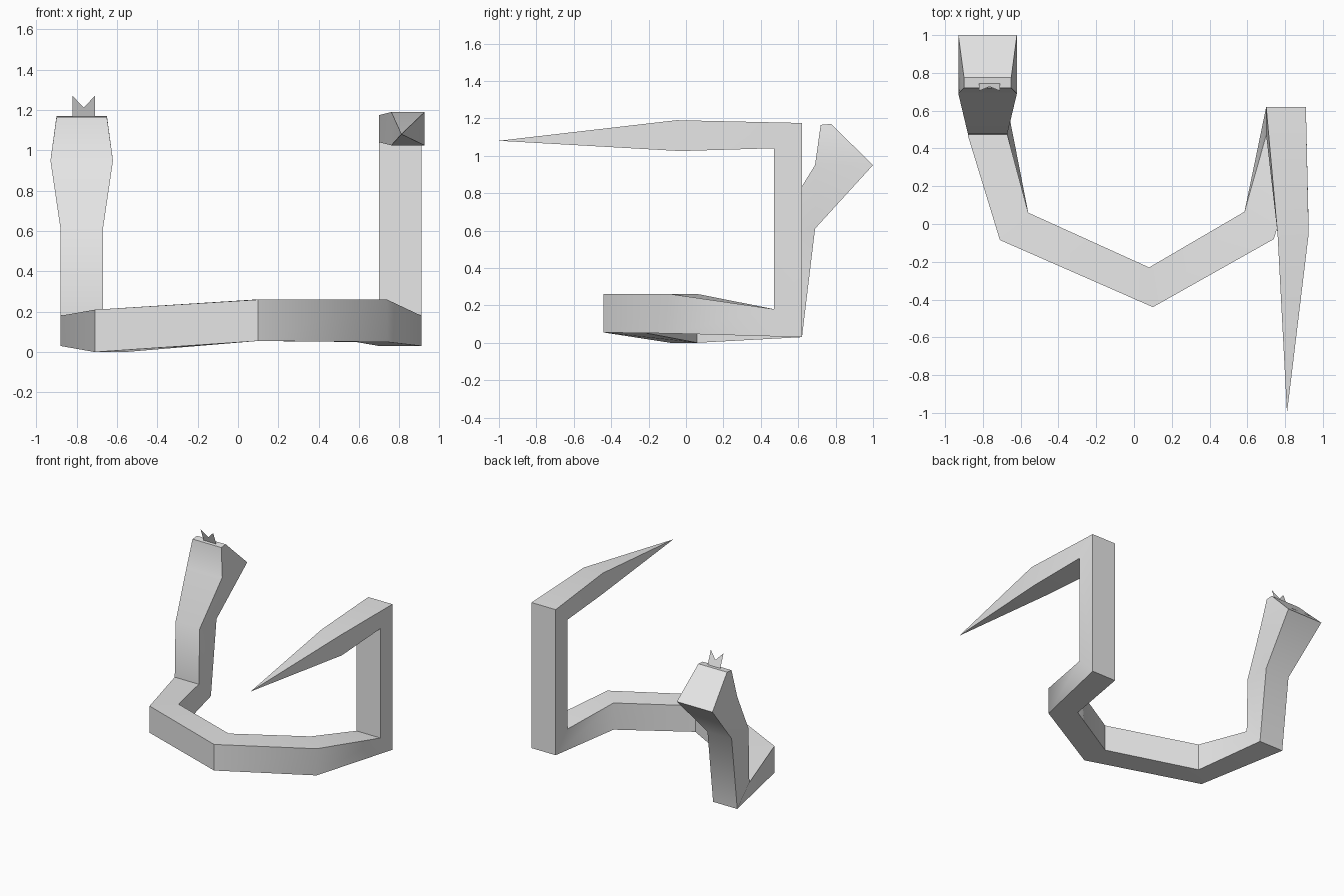
import bpy
import math

cube = bpy.data.objects.get("Cube")
if cube:
    bpy.data.objects.remove(cube, do_unlink=True)

grey = bpy.data.materials.new("plain grey")
grey.use_nodes = True
grey.diffuse_color = (0.8, 0.8, 0.8, 1)
grey.node_tree.nodes["Principled BSDF"].inputs["Base Color"].default_value = (0.8, 0.8, 0.8, 1)


def make_object(name, verts, faces):
    mesh = bpy.data.meshes.new(name)
    mesh.from_pydata(verts, [], faces)
    mesh.materials.append(grey)
    mesh.update()
    obj = bpy.data.objects.new(name, mesh)
    bpy.context.collection.objects.link(obj)
    return obj


def cross_ring(outer_x, inner_x, belly, back):
    """Square section with its sides along x; belly and back are (y, z)."""
    return [(outer_x, *belly), (inner_x, *belly), (inner_x, *back), (outer_x, *back)]


def floor_ring(outer, inner, low, high):
    """Upright section at a bend of the coil; outer and inner are (x, y)."""
    return [(*outer, low), (*inner, low), (*inner, high), (*outer, high)]


# Sections from the crown of the head to the last bend of the tail
rings = [
    cross_ring(-0.90, -0.65, (0.775, 1.17), (0.72, 1.165)),
    cross_ring(-0.93, -0.62, (1.0, 0.95), (0.69, 0.95)),
    cross_ring(-0.88, -0.67, (0.69, 0.61), (0.48, 0.61)),
    cross_ring(-0.88, -0.67, (0.62, 0.03), (0.47, 0.18)),
    floor_ring((-0.71, -0.085), (-0.56, 0.06), 0.0, 0.21),
    floor_ring((0.10, -0.44), (0.08, -0.23), 0.055, 0.26),
    floor_ring((0.74, -0.08), (0.585, 0.065), 0.05, 0.26),
    cross_ring(0.91, 0.70, (0.62, 0.03), (0.47, 0.18)),
    cross_ring(0.91, 0.70, (0.62, 1.175), (0.47, 1.04)),
    cross_ring(0.925, 0.76, (-0.05, 1.19), (-0.03, 1.025)),
]

# Body skinned through the sections, closed by the crown and the tail point
verts = [corner for ring in rings for corner in ring]
faces = [(0, 1, 2, 3)]
sides = [(k, (k + 1) % 4) for k in range(4)]
for r in range(len(rings) - 1):
    a, b = 4 * r, 4 * r + 4
    faces += [(a + j, a + k, b + k, b + j) for k, j in sides]
tip = len(verts)
verts.append((0.81, -1.0, 1.08))
faces += [(tip - 4 + j, tip - 4 + k, tip) for k, j in sides]
body = make_object("snake_body", verts, faces)

# Consistent outward faces, soft at gentle bends and crisp at corners
bpy.ops.object.select_all(action="DESELECT")
body.select_set(True)
bpy.context.view_layer.objects.active = body
bpy.ops.object.mode_set(mode="EDIT")
bpy.ops.mesh.select_all(action="SELECT")
bpy.ops.mesh.normals_make_consistent(inside=False)
bpy.ops.object.mode_set(mode="OBJECT")
bpy.ops.object.shade_smooth_by_angle(angle=math.radians(48))
for edge in body.data.edges:
    if all(v < 4 for v in edge.vertices):
        edge.use_edge_sharp = True

# Forked tongue, a flat leaning sheet
def on_tongue(x, t):
    return (x, 0.745 - 0.04 * t, 1.165 + 0.105 * t)


mid_x, half = -0.765, 0.055
make_object("forked_tongue", [
    on_tongue(mid_x - half, 0), on_tongue(mid_x, 0), on_tongue(mid_x + half, 0),
    on_tongue(mid_x + half, 1), on_tongue(mid_x, 0.45), on_tongue(mid_x - half, 1),
], [(0, 1, 4, 5), (1, 2, 3, 4)])


# Small plates on the sloping face
def on_face(x, y):
    return (x, y + 0.003, 1.17 - (y - 0.775) * 0.22 / 0.225 + 0.003)


for side, name in ((-1, "right_eye_plate"), (1, "left_eye_plate")):
    x = -0.775 + side * 0.062
    make_object(name, [on_face(x - 0.027, 0.94), on_face(x + 0.027, 0.94),
                       on_face(x + 0.027, 0.963), on_face(x - 0.027, 0.963)],
                [(0, 1, 2, 3)])
